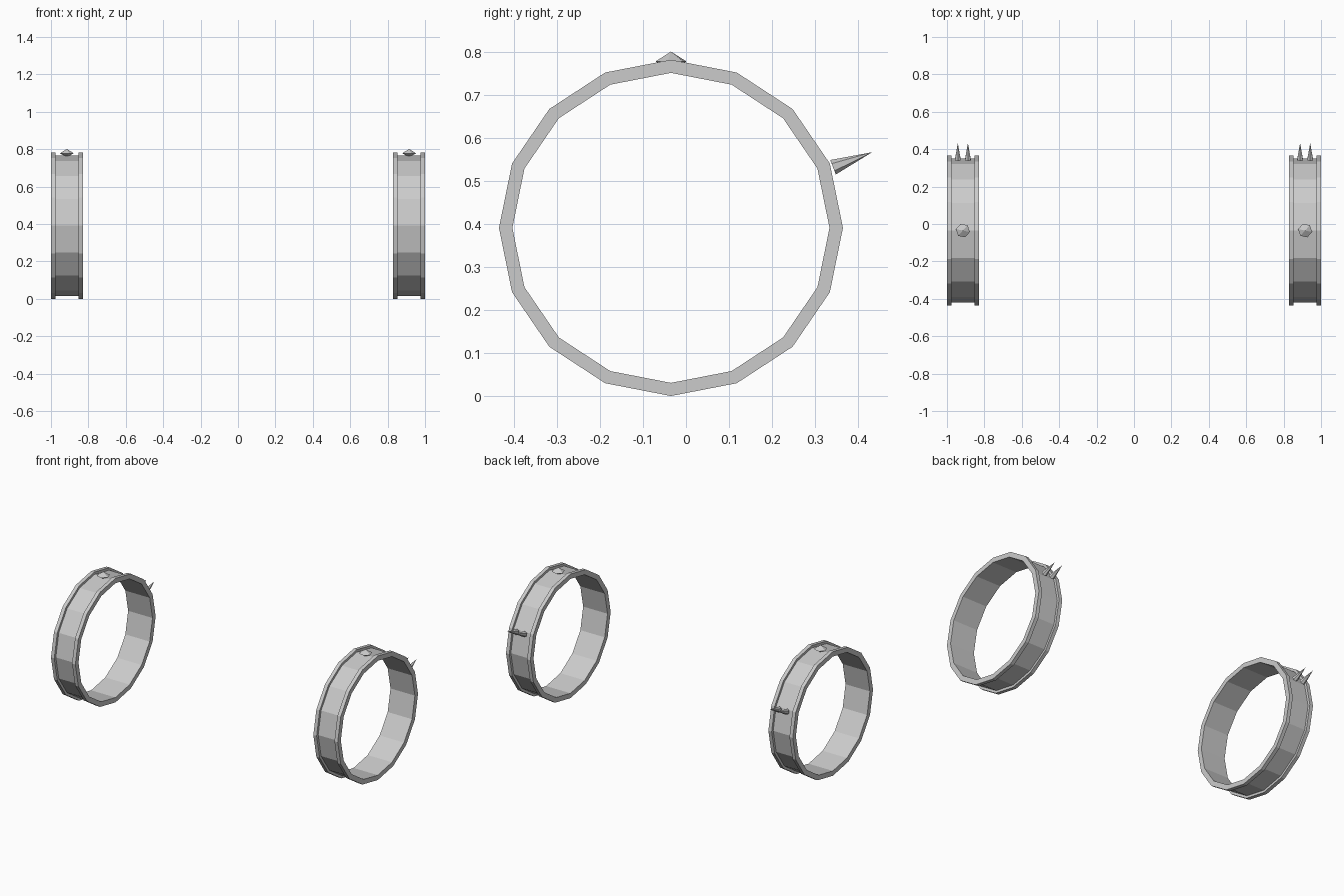
import bpy, bmesh, math
from mathutils import Matrix, Vector

if "Cube" in bpy.data.objects:
    bpy.data.objects.remove(bpy.data.objects["Cube"])

CY, CZ = -0.035, 0.391
SIDES = 16


def finish(name, bm):
    bmesh.ops.recalc_face_normals(bm, faces=bm.faces)
    me = bpy.data.meshes.new(name)
    bm.to_mesh(me)
    bm.free()
    ob = bpy.data.objects.new(name, me)
    bpy.context.collection.objects.link(ob)
    return ob


# Band with raised rims: (x offset, fraction of outer radius) swept round the x axis
def band(name, x):
    inner, mid, w, rim = 0.922, 0.961, 0.085, 0.023
    profile = [(-w, inner), (-w, mid), (-w, 1), (-w + rim, 1), (-w + rim, mid),
               (w - rim, mid), (w - rim, 1), (w, 1), (w, mid), (w, inner)]
    bm = bmesh.new()
    rings = []
    for i in range(SIDES):
        a = 2 * math.pi * i / SIDES
        rings.append([bm.verts.new((x + px, CY + 0.4 * r * math.cos(a),
                                    CZ + 0.391 * r * math.sin(a))) for px, r in profile])
    n = len(profile)
    for i in range(SIDES):
        p, q = rings[i], rings[(i + 1) % SIDES]
        for j in range(n):
            k = (j + 1) % n
            bm.faces.new((p[j], p[k], q[k], q[j]))
    finish(name, bm)


# Six-sided spike from base point to tip
def spike(name, base, tip, radius):
    base, tip = Vector(base), Vector(tip)
    d = tip - base
    mat = Matrix.Translation((base + tip) / 2) @ d.to_track_quat('Z', 'Y').to_matrix().to_4x4()
    bm = bmesh.new()
    bmesh.ops.create_cone(bm, cap_ends=True, segments=6, radius1=radius, radius2=0,
                          depth=d.length, matrix=mat)
    finish(name, bm)


# Flat faceted stud: a low six-sided double pyramid
def stud(name, x):
    bm = bmesh.new()
    top = bm.verts.new((x, CY, 0.801))
    low = bm.verts.new((x, CY, 0.757))
    ring = []
    for i in range(6):
        a = math.radians(48 + 60 * i)
        ring.append(bm.verts.new((x + 0.038 * math.cos(a), CY + 0.038 * math.sin(a), 0.778)))
    for i in range(6):
        a, b = ring[i], ring[(i + 1) % 6]
        bm.faces.new((a, b, top))
        bm.faces.new((b, a, low))
    finish(name, bm)


for side, x in (("left", -0.915), ("right", 0.915)):
    band(side + "_band", x)
    stud(side + "_stud", x)
    for i, dx in enumerate((-0.027, 0.027)):
        spike(f"{side}_spike_{i + 1}", (x + dx, 0.342, 0.532), (x + dx, 0.433, 0.567), 0.018)
